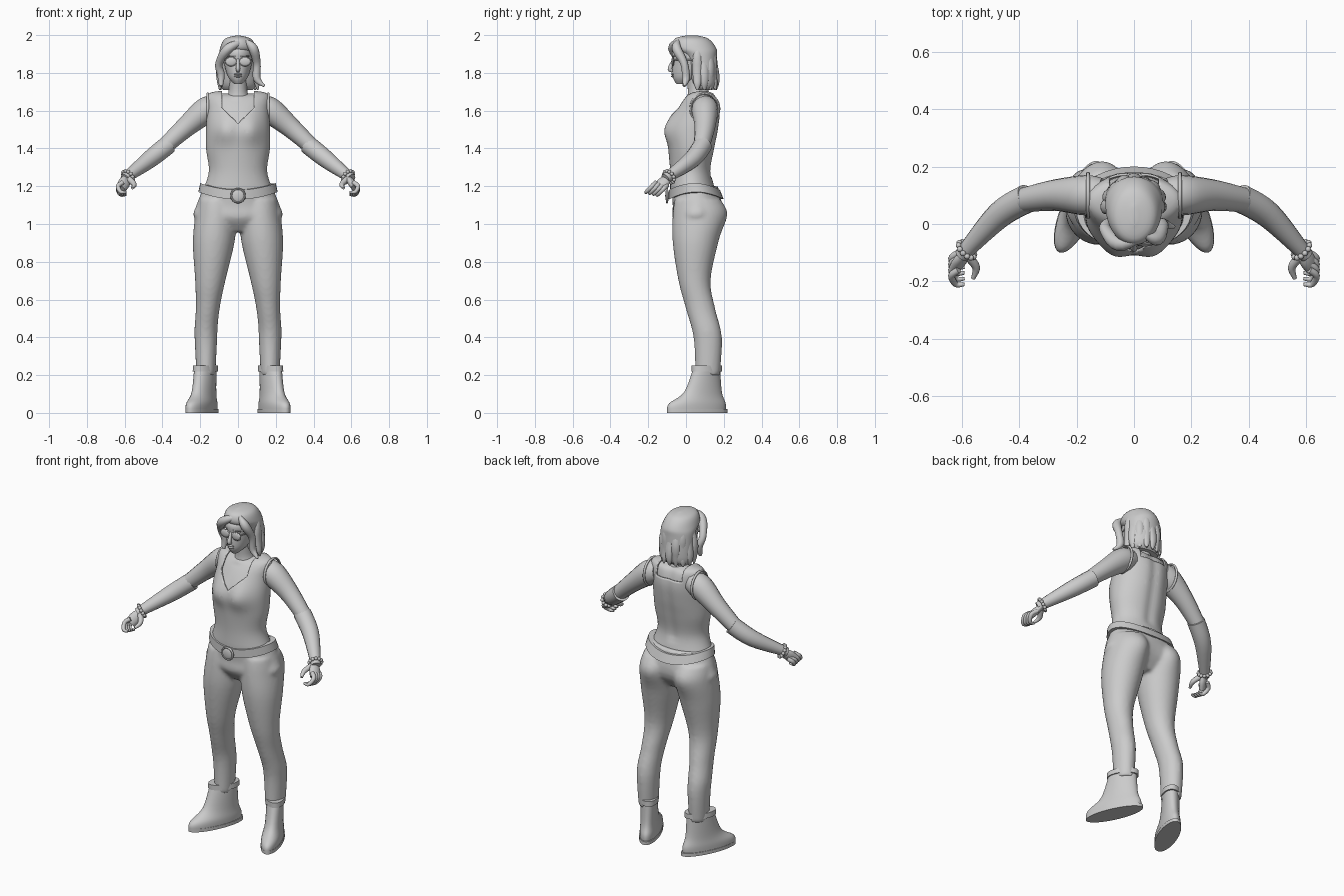
import bpy, bmesh
from math import sin, cos, pi, tau, exp
from mathutils import Vector, Matrix

X, Y, Z = Matrix.Identity(3)

if "Cube" in bpy.data.objects:
    bpy.data.objects.remove(bpy.data.objects["Cube"])

colour = (.6, .6, .6, 1)
grey = bpy.data.materials.new("plain_grey")
grey.use_nodes = True
grey.diffuse_color = colour
grey.node_tree.nodes["Principled BSDF"].inputs["Base Color"].default_value = colour


def finish(name, bm):
    """Turn a bmesh into a smooth object that keeps sharp edges."""
    bmesh.ops.recalc_face_normals(bm, faces=bm.faces)
    mesh = bpy.data.meshes.new(name)
    bm.to_mesh(mesh)
    bm.free()
    mesh.materials.append(grey)
    for polygon in mesh.polygons:
        polygon.use_smooth = True
    mesh.set_sharp_from_angle(angle=pi / 4)
    ob = bpy.data.objects.new(name, mesh)
    bpy.context.collection.objects.link(ob)
    return ob


def spline(keys, steps=5):
    """Smooth curve through keys of any number of values."""
    keys = [Vector(key) for key in keys]
    result = []
    for i in range(len(keys) - 1):
        start, end = keys[i], keys[i + 1]
        before = keys[i - 1] if i else start
        after = keys[min(i + 2, len(keys) - 1)]
        for step in range(steps):
            t = step / steps
            bend_in, bend_out = (end - before) / 2, (after - start) / 2
            ease = t * t * (3 - 2 * t)
            result.append(start * (1 - ease) + end * ease
                          + bend_in * (t * (1 - t) ** 2) - bend_out * (t * t * (1 - t)))
    return result + [keys[-1]]


def oval(centre, u, v, count):
    """Points round an ellipse with half axes u and v."""
    angles = [tau * i / count for i in range(count)]
    return [centre + u * cos(angle) + v * sin(angle) for angle in angles]


def bridge(bm, rings, caps=True):
    """Join successive rings of points with quads."""
    loops = [[bm.verts.new(point) for point in ring] for ring in rings]
    for lower, upper in zip(loops, loops[1:]):
        for i in range(len(lower)):
            bm.faces.new((lower[i - 1], lower[i], upper[i], upper[i - 1]))
    if caps:
        bm.faces.new(loops[0])
        bm.faces.new(loops[-1])


def stack(bm, rows, grow=0, side=1, centre=lambda z: 0, count=40):
    """Level ovals, each given by height, half width, front and back."""
    rings = []
    for z, half, front, back in spline(rows):
        middle = Vector((side * centre(z), (front + back) / 2, z))
        rings.append(oval(middle, X * (half + grow), Y * ((back - front) / 2 + grow), count))
    bridge(bm, rings)


def stacked(name, rows, **options):
    bm = bmesh.new()
    stack(bm, rows, **options)
    return finish(name, bm)


def tube(name, keys, side=1, flat=1, ref=Y, count=16):
    """Tapered tube, each key being x, y, z and radius."""
    bm = bmesh.new()
    path = spline(keys)
    points = [Vector((side * key[0], key[1], key[2])) for key in path]
    rings = []
    for i, point in enumerate(points):
        along = points[min(i + 1, len(points) - 1)] - points[max(i - 1, 0)]
        u = along.cross(ref).normalized()
        v = along.normalized().cross(u) * flat
        rings.append(oval(point, u * path[i][3], v * path[i][3], count))
    bridge(bm, rings)
    finish(name, bm)


def ball(name, location, size):
    bm = bmesh.new()
    bmesh.ops.create_uvsphere(bm, u_segments=20, v_segments=12, radius=1)
    bmesh.ops.scale(bm, vec=size, verts=bm.verts)
    bmesh.ops.translate(bm, vec=location, verts=bm.verts)
    finish(name, bm)


def band(name, centre, u, v, thickness):
    """Closed round band along an ellipse."""
    bm = bmesh.new()
    across = u.cross(v).normalized()
    rings = []
    for point in oval(centre, u, v, 32):
        outward = (point - centre).normalized()
        rings.append(oval(point, outward * thickness, across * thickness, 8))
    bridge(bm, rings + rings[:1], caps=False)
    bmesh.ops.remove_doubles(bm, verts=bm.verts, dist=.0001)
    finish(name, bm)


def bump(value, middle, spread):
    return exp(-((value - middle) / spread) ** 2)


# Torso skin and the sleeveless top over it
torso = [(1.18, .18, -.08, .15), (1.28, .15, -.08, .13), (1.4, .165, -.09, .15), (1.5, .165, -.1, .17),
         (1.6, .16, -.06, .18), (1.68, .16, 0, .16), (1.7, .1, .06, .12)]


def torso_mesh(grow):
    bm = bmesh.new()
    stack(bm, torso, grow=grow, count=64)
    for v in bm.verts:
        x, y, z = v.co
        if y < 0:
            v.co.y -= .02 * bump(abs(x), .07, .05) * bump(z, 1.5, .07)
        elif z > 1.25:
            v.co.y -= .01 * bump(x, 0, .03)
    return bm


bm = torso_mesh(-.008)
bmesh.ops.translate(bm, vec=Z * -.008, verts=bm.verts)
finish("torso_skin", bm)

# Neckline: a V in front and a scoop behind
bm = torso_mesh(0)
neck_half, v_point, scoop = .085, 1.53, 1.63
cuts = [(Z * v_point, Z - X), (Z * v_point, Z + X), (X * neck_half, X), (X * -neck_half, X), (Z * scoop, Z)]
for place, normal in cuts:
    bmesh.ops.bisect_plane(bm, geom=bm.verts[:] + bm.edges[:] + bm.faces[:],
                           plane_co=place, plane_no=normal)
hole = []
for face in bm.faces:
    x, y, z = face.calc_center_median()
    edge = v_point + abs(x) if y < .06 else scoop
    if abs(x) < neck_half and z > edge:
        hole.append(face)
bmesh.ops.delete(bm, geom=hole, context="FACES")
cloth = finish("sleeveless_top", bm).modifiers.new("cloth", "SOLIDIFY")
cloth.thickness = .008
cloth.offset = 0

# Trousers: hips and legs fused into one surface
legs = [(.2, .05, .05, .18), (.4, .06, .04, .19), (.55, .063, 0, .155), (.7, .08, -.04, .13),
        (.9, .11, -.07, .17), (1.05, .11, -.07, .21), (1.13, .1, -.06, .18)]
hips = [(.96, .1, -.02, .13), (1.03, .23, -.07, .18), (1.1, .22, -.07, .19), (1.2, .18, -.08, .17)]
bm = bmesh.new()
stack(bm, hips)
for side in (-1, 1):
    stack(bm, legs, side=side, centre=lambda z: min(.17, .21 - .09 * z))
for v in bm.verts:
    if v.co.y > .08:
        v.co.y += .01 * bump(abs(v.co.x), .1, .06) * bump(v.co.z, 1.05, .07)
trousers = finish("trousers", bm)
fuse = trousers.modifiers.new("fuse", "REMESH")
fuse.mode = "VOXEL"
fuse.voxel_size = .01
fuse.use_smooth_shade = True
trousers.modifiers.new("soften", "SMOOTH").iterations = 6

# Belt dipping at the front, with a round buckle
bm = bmesh.new()
stack(bm, [(1.13, .21, -.09, .2), (1.18, .2, -.09, .18)])
for v in bm.verts:
    v.co.z += .9 * v.co.x ** 2
finish("belt", bm)
buckle = Vector((0, -.1, 1.15))
band("buckle_rim", buckle, X * .035, Z * .035, .006)
ball("buckle", buckle, (.035, .01, .035))

# Neck, head and face
stacked("neck", [(1.64, .08, 0, .15), (1.7, .05, .01, .12), (1.8, .05, 0, .11)])
stacked("head", [(1.74, .02, -.05, 0), (1.78, .053, -.07, .08), (1.86, .075, -.07, .14),
                 (1.92, .075, -.07, .14), (1.97, .03, -.01, .09)])
tube("nose", [(0, -.06, 1.88, .008), (0, -.075, 1.85, .009), (0, -.085, 1.82, .012), (0, -.07, 1.81, .008)],
     ref=X)
for name, height in (("upper_lip", 1.793), ("lower_lip", 1.782)):
    ball(name, (0, -.07, height), (.02, .009, .006))
for side in (-1, 1):
    lens = Vector((side * .037, -.07, 1.86))
    ball("lens", lens, (.03, .008, .023))
    band("glasses_rim", lens, X * .03, Z * .023, .003)
    tube("glasses_arm", [(.066, -.066, 1.87, .004), (.08, .04, 1.87, .004)], side, ref=Z)
    tube("eyebrow", [(.01, -.07, 1.89, .003), (.06, -.06, 1.89, .003)], side, ref=Z)

# Hair mass with sweeps at the face and wavy locks behind
stacked("hair", [(1.71, .08, .06, .14), (1.75, .1, .03, .165), (1.88, .1, -.01, .165), (1.93, .095, -.07, .16),
                 (1.98, .07, -.06, .12), (1.998, .01, 0, .06)])
parting = (.04, -.04, 1.97, .01)
tube("fringe_sweep", [parting, (-.05, -.07, 1.93, .025), (-.1, -.02, 1.85, .02), (-.09, 0, 1.79, .02),
                      (-.09, -.01, 1.73, .01)])
tube("side_sweep", [parting, (.08, -.05, 1.93, .025), (.1, -.01, 1.85, .02), (.1, 0, 1.77, .02),
                    (.14, -.01, 1.73, .006)])
for lock in range(9):
    angle = pi * lock / 8
    outward = X * cos(angle) + Y * sin(angle)
    keys = []
    for step in range(9):
        t = step / 8
        reach = .09 + .004 * sin(step + lock * 2) + .01 * t - .02 * (1 - t) ** 4
        radius = .006 + .02 * sin(pi * t) ** .5
        keys.append((reach * outward.x, .06 + reach * outward.y, 1.95 - .24 * t, radius))
    tube("hair_lock", keys, ref=outward, flat=.7)

for side in (-1, 1):
    # Arm: bare upper arm, sleeve on the forearm, armhole edge
    tube("upper_arm", [(.11, .1, 1.62, .06), (.17, .1, 1.6, .07), (.28, .1, 1.51, .054), (.4, .08, 1.4, .042)],
         side)
    tube("forearm", [(.37, .09, 1.42, .05), (.47, .03, 1.34, .046), (.6, -.11, 1.24, .026)], side)
    band("armhole", Vector((side * .16, .1, 1.61)), Y * .075, Z * .08, .007)

    # Bead bracelet
    along = Vector((side, -1, -.8)).normalized()
    across = along.cross(Z).normalized()
    wrist = Vector((side * .583, -.09, 1.25))
    for bead in oval(wrist, across * .035, along.cross(across) * .035, 12):
        ball("bracelet_bead", bead, (.01, .01, .01))

    # Hand with curled fingers and thumb
    tube("palm", [(.58, -.09, 1.25, .02), (.6, -.12, 1.22, .033), (.62, -.15, 1.19, .03)], side, flat=.6,
         ref=X + Z)
    for finger in range(4):
        y, z = -.16 + .02 * finger, 1.22 - .005 * finger
        tube("finger", [(.61, y, z, .012), (.635, y - .02, z - .02, .012), (.62, y - .05, z - .05, .01),
                        (.59, y - .05, z - .05, .006)], side)
    tube("thumb", [(.58, -.11, 1.24, .016), (.55, -.15, 1.21, .014), (.56, -.19, 1.19, .007)], side, ref=Z)

    # Boot with collar, sole and turned-out toe
    foot = [(.01, .06, -.1, .21), (.05, .06, -.09, .21), (.11, .053, -.01, .19), (.24, .053, .04, .18)]
    collar = [(.22, .06, .03, .19), (.25, .058, .03, .19)]
    sole = [(0, .063, -.1, .22), (.02, .063, -.1, .22)]
    for name, rows in (("boot", foot), ("boot_collar", collar), ("boot_sole", sole)):
        bm = bmesh.new()
        stack(bm, rows, side=side, centre=lambda z: .165)
        for v in bm.verts:
            v.co.x += side * .38 * (.13 - v.co.y)
        finish(name, bm)
